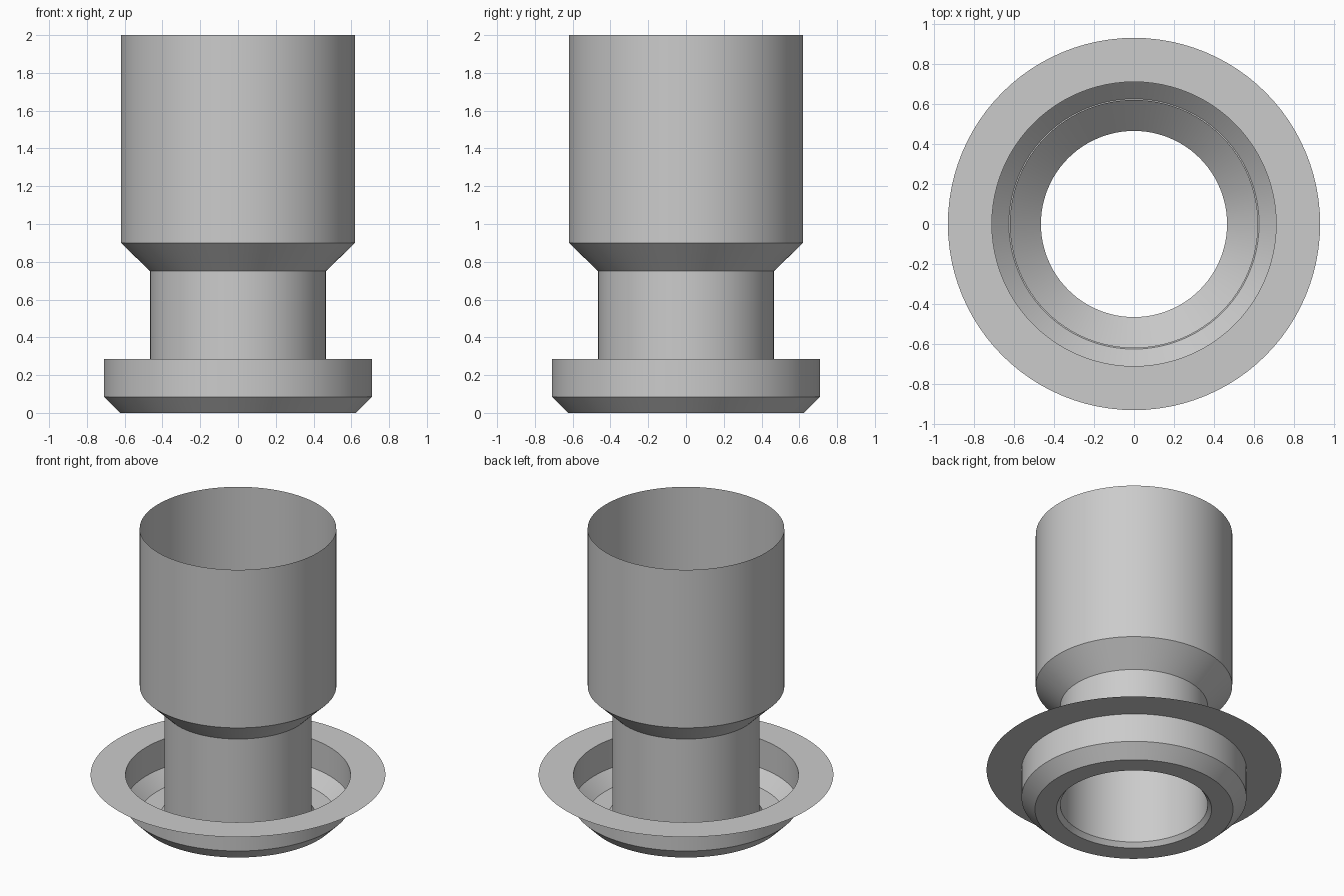
import bpy
import bmesh
from math import cos, sin, tau, radians

SEGMENTS = 96

cube = bpy.data.objects.get("Cube")
if cube:
    bpy.data.objects.remove(cube, do_unlink=True)

# Single plain grey metal
GREY = (0.6, 0.6, 0.6, 1.0)
metal = bpy.data.materials.new("grey metal")
metal.use_nodes = True
metal.diffuse_color = GREY
metal.node_tree.nodes["Principled BSDF"].inputs["Base Color"].default_value = GREY


def lathe(name, profile):
    """Revolve a (radius, height) profile around z into a thin sheet."""
    bm = bmesh.new()
    rings = [[bm.verts.new((r * cos(tau * i / SEGMENTS), r * sin(tau * i / SEGMENTS), z))
              for i in range(SEGMENTS)] for r, z in profile]
    for low, high in zip(rings, rings[1:]):
        for i in range(SEGMENTS):
            j = (i + 1) % SEGMENTS
            bm.faces.new((low[i], low[j], high[j], high[i]))
    mesh = bpy.data.meshes.new(name)
    bm.to_mesh(mesh)
    bm.free()
    mesh.materials.append(metal)
    obj = bpy.data.objects.new(name, mesh)
    bpy.context.collection.objects.link(obj)
    bpy.ops.object.select_all(action="DESELECT")
    obj.select_set(True)
    bpy.context.view_layer.objects.active = obj
    bpy.ops.object.shade_smooth_by_angle(angle=radians(25))
    return obj


# Flat flange and the dish hanging below it, in to the tube opening
lathe("flange", [(0.93, 0.285), (0.71, 0.285)])
lathe("dish", [(0.71, 0.285), (0.71, 0.085), (0.625, 0), (0.49, 0)])

# Flared foot, narrow neck, widening cone and open upper sleeve
lathe("tube", [(0.49, 0), (0.465, 0.03), (0.465, 0.75), (0.62, 0.9), (0.62, 2)])
